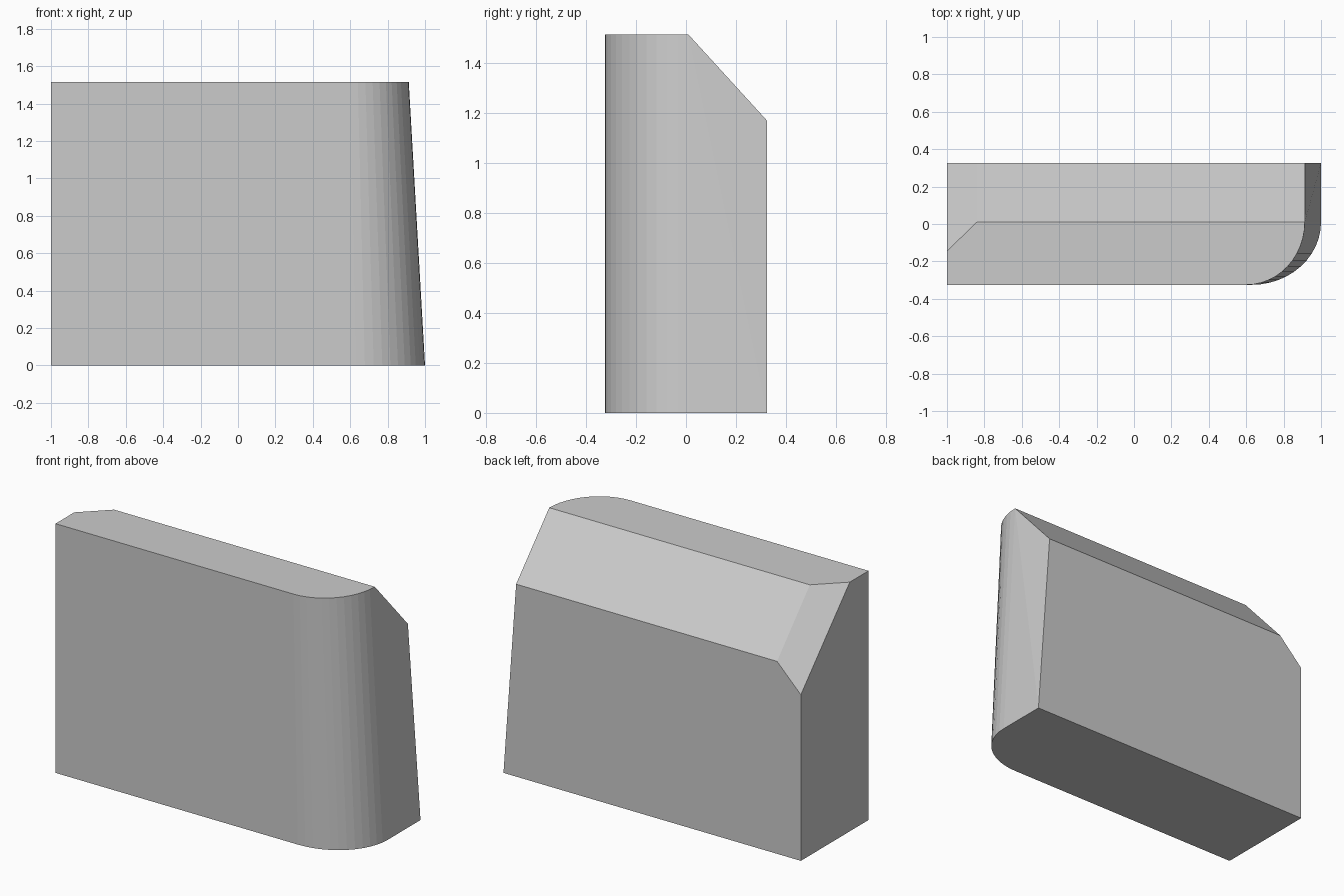
import bpy
import bmesh
from math import sin, cos, pi

cube = bpy.data.objects.get("Cube")
if cube:
    bpy.data.objects.remove(cube, do_unlink=True)

HEIGHT, FRONT, BACK, RIDGE = 1.515, -0.325, 0.325, 0.01
SEGMENTS = 12

grey = bpy.data.materials.new("light_grey")
grey.use_nodes = True
grey.diffuse_color = (0.6, 0.6, 0.6, 1)
grey.node_tree.nodes["Principled BSDF"].inputs["Base Color"].default_value = (0.6, 0.6, 0.6, 1)

bm = bmesh.new()


def rounded_corner(start_x, end_x, z):
    """Quarter ellipse from the front face round to the leaning end."""
    verts = []
    for i in range(SEGMENTS + 1):
        a = i / SEGMENTS * pi / 2
        x = start_x + (end_x - start_x) * sin(a)
        y = RIDGE + (FRONT - RIDGE) * cos(a)
        verts.append(bm.verts.new((x, y, z)))
    return verts


# Lower and upper outlines, the upper one shorter so the end leans
low = rounded_corner(0.63, 1.0, 0)
top = rounded_corner(0.60, 0.913, HEIGHT)
low_front = bm.verts.new((-1, FRONT, 0))
top_front = bm.verts.new((-1, FRONT, HEIGHT))
low_back_end = bm.verts.new((1, BACK, 0))
low_back = bm.verts.new((-1, BACK, 0))

# Back slope and its cut corner
ridge = bm.verts.new((-0.84, RIDGE, HEIGHT))
ridge_cut = bm.verts.new((-1, -0.145, HEIGHT))
eave_end = bm.verts.new((0.915, BACK, 1.17))
eave = bm.verts.new((-0.84, BACK, 1.17))
eave_cut = bm.verts.new((-1, BACK, 1.01))

faces = [
    [low_front, *low, low_back_end, low_back],           # underside
    [top_front, *top, ridge, ridge_cut],                 # top
    [low_front, low[0], top[0], top_front],              # front
    [low_back_end, low_back, eave_cut, eave, eave_end],  # back
    [low_back, low_front, top_front, ridge_cut, eave_cut],  # flat end
    [top[-1], eave_end, eave, ridge],                    # back slope
    [ridge, eave, eave_cut, ridge_cut],                  # cut corner
    [low[-1], low_back_end, top[-1]],                    # leaning end
    [low_back_end, eave_end, top[-1]],
]
for i in range(SEGMENTS):
    faces.append([low[i], low[i + 1], top[i + 1], top[i]])
for f in faces:
    bm.faces.new(f)
bmesh.ops.recalc_face_normals(bm, faces=bm.faces)

mesh = bpy.data.meshes.new("tapered_block")
bm.to_mesh(mesh)
bm.free()
mesh.materials.append(grey)
block = bpy.data.objects.new("tapered_block", mesh)
bpy.context.collection.objects.link(block)
